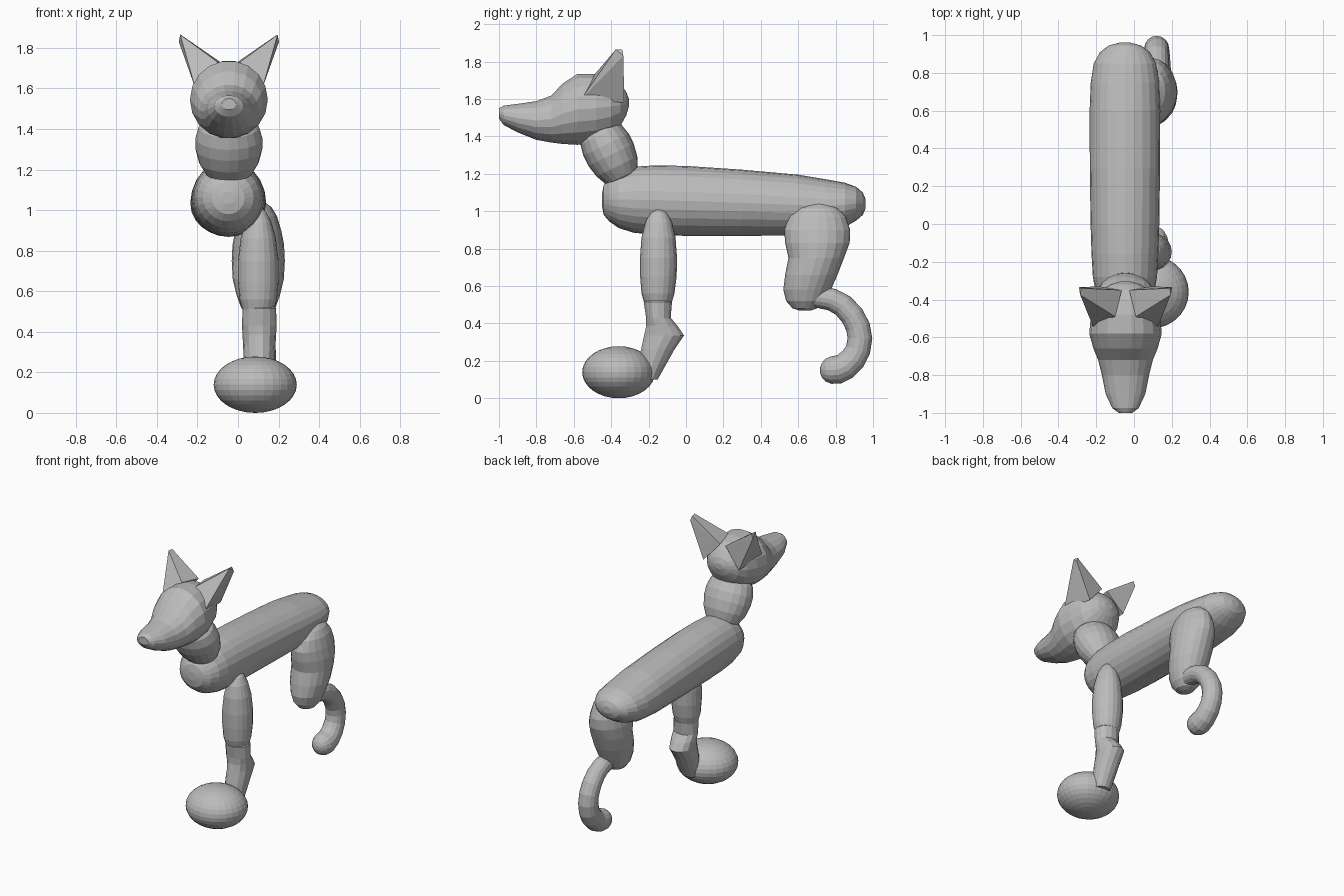
import bpy, bmesh, math
from mathutils import Vector

grey = bpy.data.materials.new("plain grey")
grey.diffuse_color = (0.5, 0.5, 0.5, 1)
CX = -0.045   # centre line of body, neck and head
LX = 0.1      # centre line of the legs


def finish(name, bm):
    bmesh.ops.recalc_face_normals(bm, faces=bm.faces)
    me = bpy.data.meshes.new(name)
    bm.to_mesh(me)
    bm.free()
    me.materials.append(grey)
    ob = bpy.data.objects.new(name, me)
    bpy.context.collection.objects.link(ob)
    return ob


def loft(name, cx, rings, n=20):
    """Skin elliptical rings (y, z, half width in x, half width in side view, tilt in degrees)."""
    bm = bmesh.new()
    loops = []
    for y, z, rx, rs, tilt in rings:
        t = math.radians(tilt)
        loop = []
        for i in range(n):
            a = 2 * math.pi * i / n
            s = rs * math.sin(a)
            loop.append(bm.verts.new((cx + rx * math.cos(a), y + s * math.cos(t), z + s * math.sin(t))))
        loops.append(loop)
    for a, b in zip(loops, loops[1:]):
        for i in range(n):
            j = (i + 1) % n
            bm.faces.new((a[i], a[j], b[j], b[i]))
    bm.faces.new(loops[0])
    bm.faces.new(loops[-1])
    return finish(name, bm)


def along_y(profile):
    """(y, top, bottom, half width) -> upright rings."""
    return [(y, (t + b) / 2, w, (t - b) / 2, 90) for y, t, b, w in profile]


def along_z(profile):
    """(z, front y, back y, half width) -> level rings."""
    return [((f + b) / 2, z, w, (b - f) / 2, 0) for z, f, b, w in profile]


# Body
loft("body", CX - 0.003, along_y([
    (-0.45, 1.09, 1.03, 0.03), (-0.44, 1.14, 0.98, 0.08), (-0.41, 1.18, 0.945, 0.125),
    (-0.36, 1.215, 0.91, 0.155), (-0.28, 1.238, 0.885, 0.17), (-0.16, 1.245, 0.873, 0.177),
    (0.0, 1.242, 0.868, 0.182), (0.3, 1.222, 0.868, 0.186), (0.6, 1.195, 0.87, 0.187),
    (0.75, 1.17, 0.885, 0.181), (0.85, 1.152, 0.915, 0.165), (0.91, 1.13, 0.95, 0.132),
    (0.945, 1.1, 0.98, 0.085), (0.96, 1.065, 1.015, 0.03)]), 24)

# Neck
neck = []
for t, f in ((-1, .15), (-.92, .45), (-.75, .7), (-.45, .9), (-.1, 1), (.2, 1), (.5, .9), (.8, .6), (.95, .3)):
    neck.append((-0.41 - 0.09 * t, 1.32 + 0.18 * t, 0.165 * f, 0.135 * f, 26))
loft("neck", CX, neck)

# Head with muzzle
loft("head", CX, along_y([
    (-1.0, 1.55, 1.495, 0.035), (-0.975, 1.565, 1.46, 0.07), (-0.9, 1.575, 1.42, 0.105),
    (-0.8, 1.59, 1.38, 0.125), (-0.72, 1.62, 1.365, 0.145), (-0.66, 1.685, 1.357, 0.17),
    (-0.58, 1.737, 1.352, 0.192), (-0.48, 1.737, 1.365, 0.183), (-0.4, 1.72, 1.4, 0.16),
    (-0.35, 1.68, 1.455, 0.125), (-0.32, 1.64, 1.51, 0.08), (-0.305, 1.6, 1.56, 0.03)]), 18)

# Ears
for side, label in ((-1, "left"), (1, "right")):
    bm = bmesh.new()
    for x, y, z in ((.165, -.56, 1.6), (.055, -.49, 1.73), (.02, -.35, 1.715), (.14, -.33, 1.58),
                    (.175, -.42, 1.795), (.165, -.345, 1.8), (.205, -.40, 1.74), (.2, -.335, 1.72),
                    (.24, -.375, 1.865), (.235, -.34, 1.863), (.247, -.335, 1.83)):
        bm.verts.new((CX + side * x, y, z))
    bmesh.ops.convex_hull(bm, input=bm.verts)
    finish(label + "_ear", bm)

# Front leg: upper, lower with rear bump
loft("front_upper_leg", LX, along_z([
    (1.015, -.16, -.13, .015), (0.99, -.19, -.1, .04), (0.94, -.218, -.075, .065),
    (0.86, -.238, -.056, .087), (0.75, -.246, -.048, .1), (0.65, -.245, -.05, .1),
    (0.56, -.238, -.062, .092), (0.48, -.215, -.085, .07), (0.44, -.18, -.12, .03)]))
loft("front_lower_leg", 0.105, along_z([
    (0.55, -.2, -.1, .055), (0.515, -.228, -.073, .083), (0.43, -.215, -.08, .085),
    (0.385, -.215, -.042, .083), (0.335, -.227, -.008, .08), (0.26, -.243, -.06, .077),
    (0.18, -.255, -.105, .07), (0.1, -.26, -.15, .06)]), 14)

# Front foot
bm = bmesh.new()
bmesh.ops.create_uvsphere(bm, u_segments=28, v_segments=16, radius=1)
bmesh.ops.scale(bm, vec=(0.205, 0.195, 0.139), verts=bm.verts)
bmesh.ops.translate(bm, vec=(0.085, -0.36, 0.139), verts=bm.verts)
finish("front_foot", bm)

# Hind leg: thigh
loft("hind_thigh", LX, along_z([
    (1.04, .65, .76, .03), (1.015, .595, .815, .065), (0.97, .55, .855, .092),
    (0.9, .525, .878, .113), (0.83, .53, .875, .127), (0.75, .548, .845, .131),
    (0.66, .53, .81, .126), (0.58, .52, .775, .107), (0.52, .535, .745, .085),
    (0.48, .57, .70, .055), (0.468, .61, .665, .02)]))

# Hind leg: curled lower part with a rounded tip
path = [(.64, .54), (.71, .54), (.78, .527), (.84, .495), (.89, .44), (.92, .38), (.93, .32),
        (.92, .26), (.893, .21), (.85, .17), (.81, .153), (.775, .15), (.745, .15), (.727, .15), (.717, .15)]
radii = [.05, .058, .06, .062, .064, .065, .066, .067, .07, .073, .076, .073, .06, .04, .015]
rings = []
for i, (p, r) in enumerate(zip(path, radii)):
    a, b = Vector(path[max(i - 1, 0)]), Vector(path[min(i + 1, len(path) - 1)])
    d = b - a
    rings.append((p[0], p[1], r, r, math.degrees(math.atan2(d.y, d.x)) + 90))
loft("hind_lower_leg", 0.12, rings, 16)
